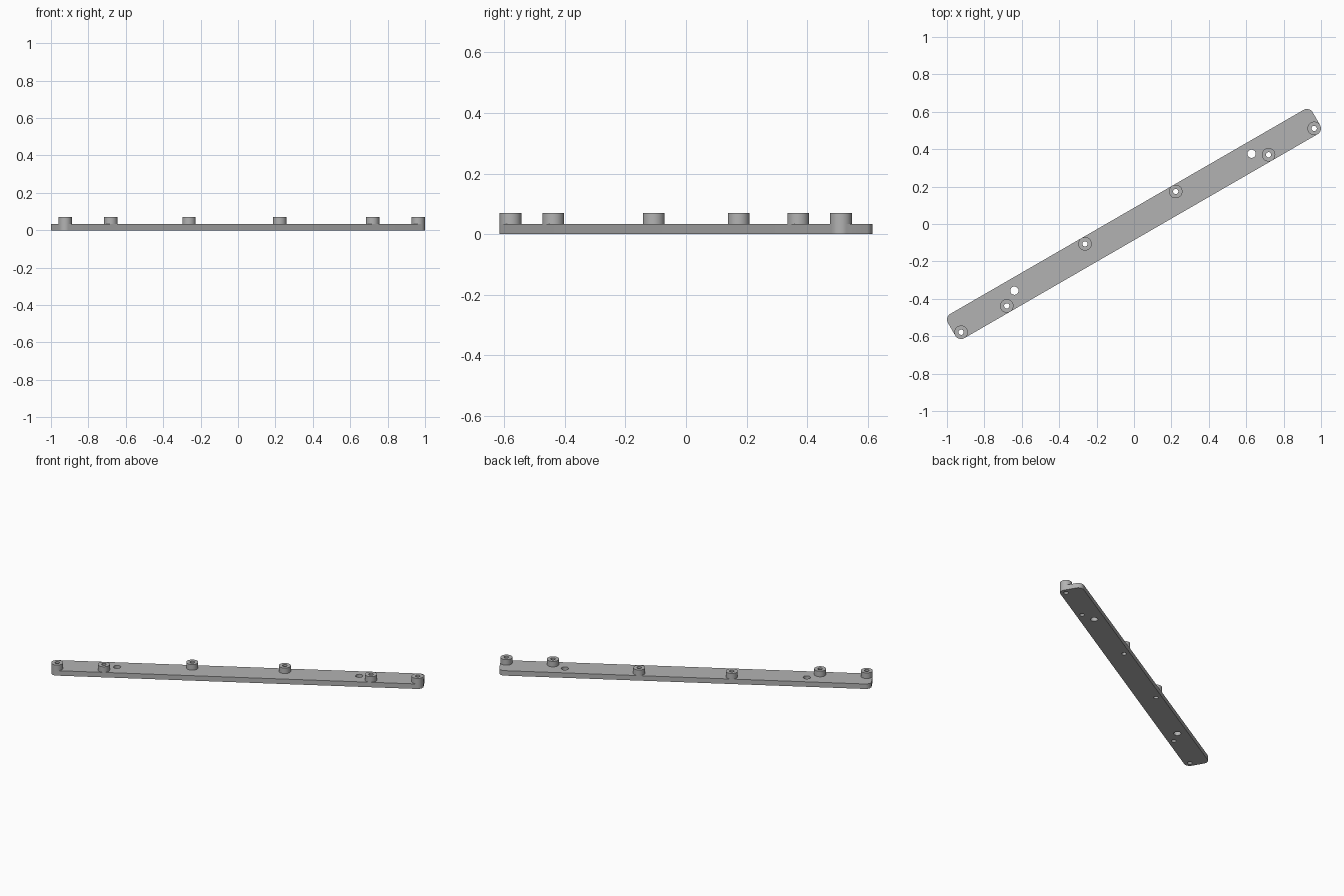
import bpy, bmesh
from math import cos, sin, pi, radians

cube = bpy.data.objects.get("Cube")
if cube:
    bpy.data.objects.remove(cube, do_unlink=True)

# Main sizes, in the bar's own straight frame
HALF_LEN, HALF_WID = 1.126, 0.075
BAR_TOP, BOSS_TOP = 0.033, 0.07
BOSS_R, BORE_R, HOLE_R = 0.036, 0.014, 0.022
TILT = radians(30)

grey = bpy.data.materials.new("plain grey")
grey.use_nodes = True
grey.diffuse_color = (0.45, 0.45, 0.45, 1)
grey.node_tree.nodes["Principled BSDF"].inputs["Base Color"].default_value = grey.diffuse_color


def circle(x, y, r, n=48):
    return [(x + r * cos(2 * pi * i / n), y + r * sin(2 * pi * i / n)) for i in range(n)]


def rounded_bar(hx, hy, r, n=12):
    corners = [(1, 1), (-1, 1), (-1, -1), (1, -1)]
    return [(sx * (hx - r) + r * cos(a), sy * (hy - r) + r * sin(a))
            for k, (sx, sy) in enumerate(corners)
            for a in [pi / 2 * (k + i / n) for i in range(n + 1)]]


def plate(name, loops, z0, z1):
    """Extrude a filled outline; the inner loops become through holes."""
    curve = bpy.data.curves.new(name, "CURVE")
    curve.dimensions = "2D"
    curve.fill_mode = "BOTH"
    curve.extrude = (z1 - z0) / 2
    for pts in loops:
        spline = curve.splines.new("POLY")
        spline.points.add(len(pts) - 1)
        for p, (x, y) in zip(spline.points, pts):
            p.co = (x, y, 0, 1)
        spline.use_cyclic_u = True
    obj = bpy.data.objects.new(name, curve)
    bpy.context.collection.objects.link(obj)
    obj.location.z = (z0 + z1) / 2
    obj.rotation_euler.z = TILT
    bpy.ops.object.select_all(action="DESELECT")
    obj.select_set(True)
    bpy.context.view_layer.objects.active = obj
    bpy.ops.object.convert(target="MESH")
    obj = bpy.context.view_layer.objects.active
    bm = bmesh.new()
    bm.from_mesh(obj.data)
    bmesh.ops.remove_doubles(bm, verts=bm.verts, dist=1e-5)
    bmesh.ops.recalc_face_normals(bm, faces=bm.faces)
    bm.to_mesh(obj.data)
    bm.free()
    obj.data.materials.clear()
    obj.data.materials.append(grey)
    bpy.ops.object.shade_smooth_by_angle(angle=radians(30))
    return obj


# Boss positions mirror across the middle of the bar
offset = HALF_WID - BOSS_R
bosses = [(s * u, v) for s in (-1, 1)
          for u, v in ((1.09, -offset), (0.808, -offset), (0.28, offset))]
holes = [(-0.732, 0.011), (0.732, 0.011)]

# Flat bar with rounded corners, bores and mounting holes
plate("bar", [rounded_bar(HALF_LEN, HALF_WID, BOSS_R)]
      + [circle(x, y, BORE_R) for x, y in bosses]
      + [circle(x, y, HOLE_R) for x, y in holes], 0, BAR_TOP)

# Raised hollow bosses
for i, (x, y) in enumerate(bosses):
    plate(f"boss_{i + 1}", [circle(x, y, BOSS_R), circle(x, y, BORE_R)], BAR_TOP, BOSS_TOP)
